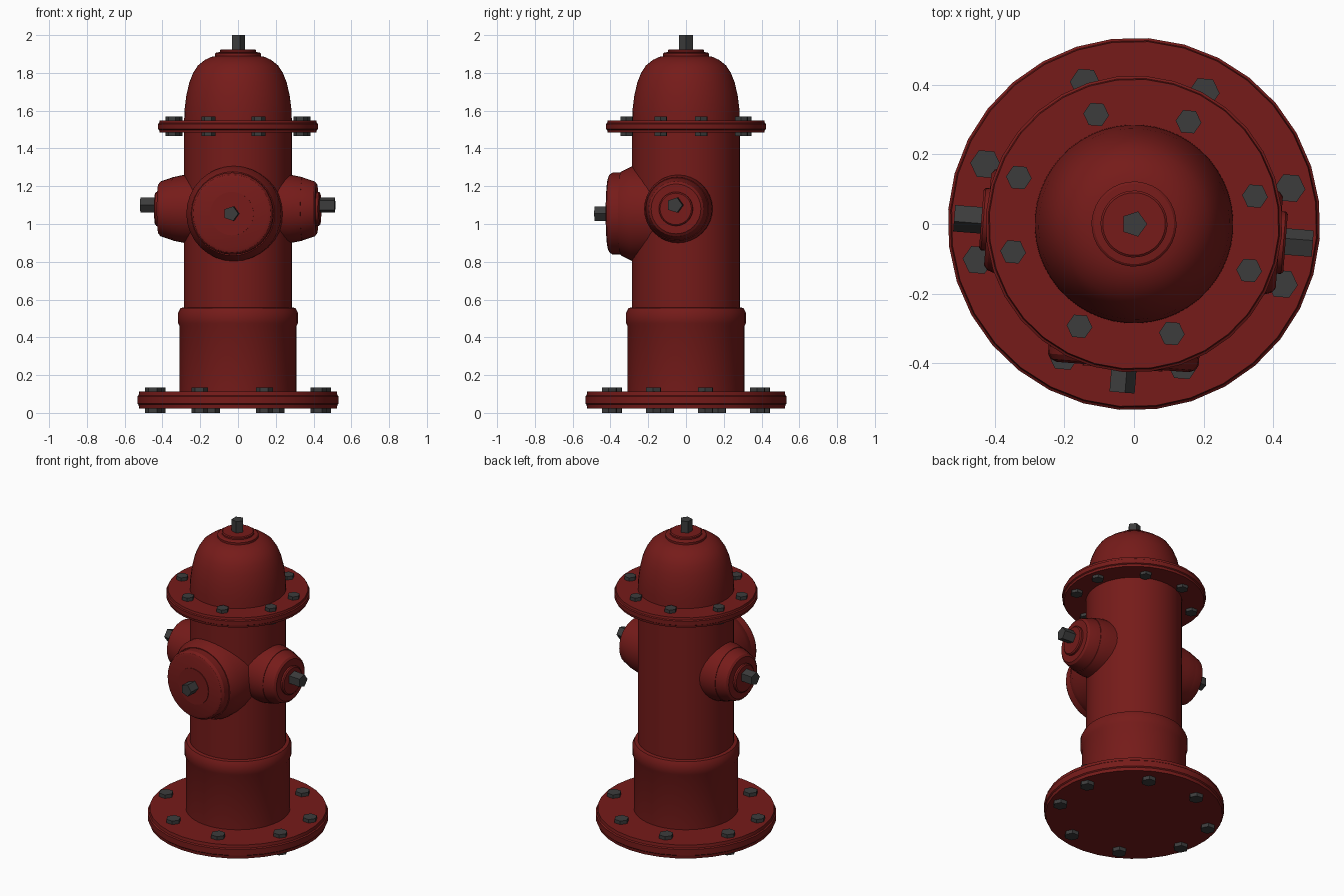
import bpy, bmesh
from math import radians, pi
from mathutils import Matrix, Vector

if "Cube" in bpy.data.objects:
    bpy.data.objects.remove(bpy.data.objects["Cube"])

def material(name, color):
    m = bpy.data.materials.new(name)
    m.diffuse_color = color
    m.use_nodes = True
    m.node_tree.nodes["Principled BSDF"].inputs["Base Color"].default_value = m.diffuse_color
    return m

RED = material("red_paint", (0.18, 0.011, 0.010, 1))
GREY = material("dark_metal", (0.045, 0.045, 0.045, 1))
TURN = Matrix.Rotation(radians(-4.5), 4, 'Z')   # the whole hydrant is turned slightly

def lathe(name, profile, mat, place=Matrix(), segs=32):
    """Closed solid of revolution from (radius, height) points about local z."""
    pts = [(0, profile[0][1])] + profile + [(0, profile[-1][1])]
    bm = bmesh.new()
    vs = [bm.verts.new((r, 0, h)) for r, h in pts]
    es = [bm.edges.new(p) for p in zip(vs, vs[1:])]
    bmesh.ops.spin(bm, geom=vs + es, cent=(0, 0, 0), axis=(0, 0, 1),
                   angle=2 * pi, steps=segs, use_duplicate=False)
    bmesh.ops.remove_doubles(bm, verts=bm.verts, dist=1e-5)
    bmesh.ops.recalc_face_normals(bm, faces=bm.faces)
    me = bpy.data.meshes.new(name)
    bm.to_mesh(me)
    bm.free()
    me.materials.append(mat)
    ob = bpy.data.objects.new(name, me)
    ob.matrix_world = TURN @ place
    bpy.context.collection.objects.link(ob)
    return ob

# Barrel, collar and domed bonnet
lathe("lower_barrel", [(0.31, 0.07), (0.31, 0.46), (0.318, 0.475), (0.318, 0.53),
                       (0.305, 0.555), (0.28, 0.56)], RED, segs=48)
lathe("upper_barrel", [(0.285, 0.5), (0.285, 1.52)], RED, segs=48)
lathe("bonnet", [(0.286, 1.52), (0.284, 1.6), (0.274, 1.68), (0.258, 1.75), (0.238, 1.80),
                 (0.212, 1.84), (0.175, 1.869), (0.14, 1.885), (0.10, 1.892)], RED, segs=48)
lathe("bonnet_cap", [(0.122, 1.88), (0.122, 1.902), (0.115, 1.908), (0.096, 1.91),
                     (0.096, 1.92), (0.09, 1.925)], RED)
lathe("bonnet_nut", [(0.038, 1.91), (0.038, 2.0)], GREY, TURN.inverted(), segs=5)

# Flanges with bevelled rims
def flange(name, r, z0, z1):
    b = (z1 - z0) * 0.22
    lathe(name, [(r - 0.01, z0), (r - 0.007, z0 + b), (r, z0 + b * 1.3),
                 (r, z1 - b * 1.3), (r - 0.007, z1 - b), (r - 0.01, z1)], RED)

flange("base_flange", 0.535, 0.024, 0.112)
flange("bonnet_flange", 0.426, 1.484, 1.548)

# Hexagonal flange bolts, mirrored in both directions
for name, scale, r, z0, z1 in (("base_bolt", 1.29, 0.044, 0.0, 0.135),
                               ("bonnet_bolt", 1.0, 0.037, 1.465, 1.57)):
    for x, y in ((0.34, 0.107), (0.133, 0.305)):
        for sx in (1, -1):
            for sy in (1, -1):
                pos = Vector((x * sx * scale, y * sy * scale, 0))
                lathe(name, [(r, z0), (r, z1)], GREY, Matrix.Translation(pos), segs=6)

# Outlets: local z points outwards from the barrel
def outlet(name, place, body, cap, disc, nut, nut_z=0.0):
    lathe(name + "_neck", body, RED, place)
    lathe(name + "_cap", cap, RED, place)
    lathe(name + "_cap_disc", disc, RED, place)
    up = Matrix.Translation((0, 0, nut_z))
    lathe(name + "_nut", nut, GREY, up @ place, segs=5)

FACE = Matrix.Rotation(pi / 2, 4, 'X')
outlet("front_outlet", Matrix.Translation((0, 0, 1.055)) @ FACE,
       [(0.252, 0.1), (0.252, 0.285), (0.222, 0.345)],
       [(0.217, 0.33), (0.217, 0.39), (0.207, 0.405), (0.19, 0.412)],
       [(0.115, 0.40), (0.115, 0.416)],
       [(0.04, 0.40), (0.04, 0.485)])
for side, s in (("right", 1), ("left", -1)):
    outlet(side + "_outlet",
           Matrix.Translation((0, -0.02, 1.08)) @ Matrix.Rotation(s * pi / 2, 4, 'Z') @ FACE,
           [(0.18, 0.1), (0.18, 0.285), (0.168, 0.345)],
           [(0.165, 0.33), (0.165, 0.35), (0.145, 0.41), (0.132, 0.42)],
           [(0.09, 0.41), (0.09, 0.432), (0.083, 0.438)],
           [(0.042, 0.42), (0.042, 0.516)], 0.02)

# Smooth round surfaces, keep edges crisp
for ob in bpy.context.collection.objects:
    ob.select_set(True)
    bpy.context.view_layer.objects.active = ob
bpy.ops.object.shade_smooth_by_angle(angle=radians(30))
